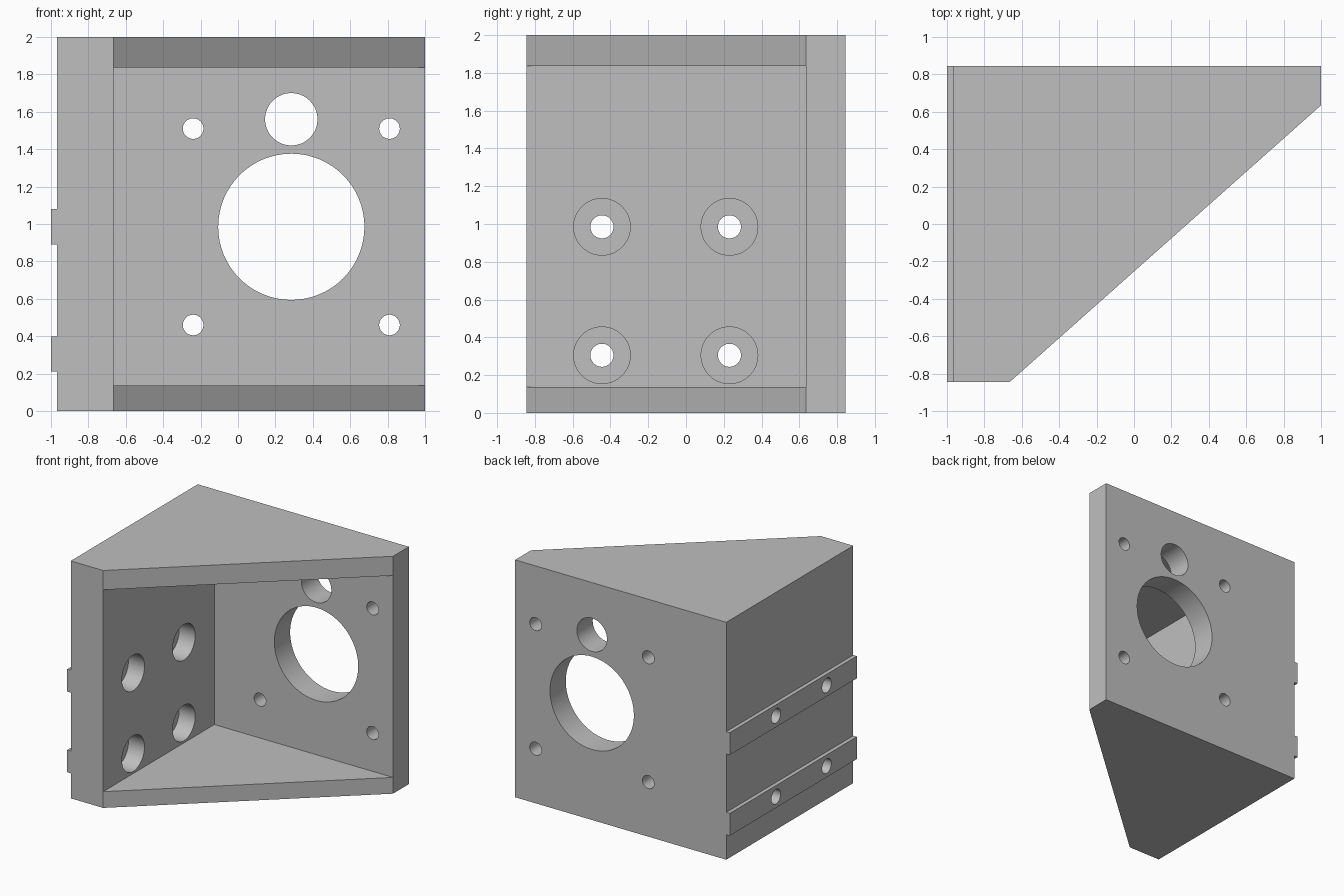
import bpy, bmesh, math
from mathutils import Matrix, Vector

cube = bpy.data.objects.get("Cube")
if cube:
    bpy.data.objects.remove(cube, do_unlink=True)

GREY = (0.52, 0.52, 0.52, 1)
mat = bpy.data.materials.new("plain grey")
mat.use_nodes = True
mat.diffuse_color = GREY
mat.node_tree.nodes["Principled BSDF"].inputs["Base Color"].default_value = GREY

# Main dimensions
LEFT, WALL, RIGHT = -0.967, -0.665, 1.0
FRONT, INNER, BACK = -0.845, 0.635, 0.845
LEVELS = (0, 0.137, 1.837, 2)


def finish(bm, name):
    bmesh.ops.recalc_face_normals(bm, faces=bm.faces)
    mesh = bpy.data.meshes.new(name)
    bm.to_mesh(mesh)
    bm.free()
    mesh.materials.append(mat)
    obj = bpy.data.objects.new(name, mesh)
    bpy.context.collection.objects.link(obj)
    return obj


def box(name, lo, hi):
    bm = bmesh.new()
    bmesh.ops.create_cube(bm, size=1)
    lo, hi = Vector(lo), Vector(hi)
    for v in bm.verts:
        v.co = (lo + hi) / 2 + v.co * (hi - lo)
    return finish(bm, name)


def drill(centre, radius, length, axis):
    bm = bmesh.new()
    turn = Matrix.Rotation(math.pi / 2, 4, "Y" if axis == "X" else "X")
    bmesh.ops.create_cone(bm, cap_ends=True, segments=64, radius1=radius,
                          radius2=radius, depth=length,
                          matrix=Matrix.Translation(centre) @ turn)
    obj = finish(bm, "drill")
    obj.hide_render = True
    return obj


def cut(obj, cutters):
    bpy.ops.object.select_all(action="DESELECT")
    bpy.context.view_layer.objects.active = obj
    obj.select_set(True)
    for cutter in cutters:
        mod = obj.modifiers.new("hole", "BOOLEAN")
        mod.operation = "DIFFERENCE"
        mod.solver = "EXACT"
        mod.object = cutter
        bpy.ops.object.modifier_apply(modifier=mod.name)
    bpy.ops.object.shade_smooth_by_angle(angle=math.radians(30))


# Bracket: side wall, back wall and two gusset plates in one closed shell
bm = bmesh.new()
column = lambda x, y, zs: [bm.verts.new((x, y, z)) for z in zs]
ends = (LEVELS[0], LEVELS[3])
a = column(LEFT, FRONT, ends)
b = column(WALL, FRONT, LEVELS)
c = column(RIGHT, INNER, LEVELS)
d = column(RIGHT, BACK, ends)
e = column(LEFT, BACK, ends)
i = column(WALL, INNER, LEVELS[1:3])
for k in (0, -1):
    bm.faces.new([p[k] for p in (a, b, c, d, e)])        # outer top and bottom
for k in (0, 1):
    bm.faces.new((b[k + 1], c[k + 1], i[k]))             # cavity floor and ceiling
    bm.faces.new((b[2 * k], c[2 * k], c[2 * k + 1], b[2 * k + 1]))  # sloped edges
for p in (b, c):
    bm.faces.new((p[1], p[2], i[1], i[0]))               # inner walls
for p, q in ((a, b), (c, d), (d, e), (e, a)):
    bm.faces.new(p + q[::-1])                            # outer walls
bracket = finish(bm, "bracket")

# Locating rails on the outside of the side wall
rails = [box(f"rail_{n}", (-1, FRONT, z - 0.094), (LEFT, BACK, z + 0.094))
         for n, z in (("lower", 0.305), ("upper", 0.985))]

# Counterbored screw holes through the side wall and rails
spots = [(y, z) for y in (-0.445, 0.23) for z in (0.305, 0.985)]
screws = [drill((-0.9, y, z), 0.061, 0.4, "X") for y, z in spots]
counterbores = [drill((WALL, y, z), 0.15, 0.3, "X") for y, z in spots]

# Motor opening, cable opening and four bolt holes through the back wall
cx, cz, step = 0.285, 0.985, 0.525
back_holes = [drill((cx, 0.74, cz), 0.391, 0.5, "Y"),
              drill((cx, 0.74, 1.56), 0.14, 0.5, "Y")]
back_holes += [drill((cx + sx * step, 0.74, cz + sz * step), 0.055, 0.5, "Y")
               for sx in (-1, 1) for sz in (-1, 1)]

cut(bracket, back_holes + counterbores + screws)
for rail in rails:
    cut(rail, screws)
for cutter in back_holes + counterbores + screws:
    bpy.data.objects.remove(cutter, do_unlink=True)
